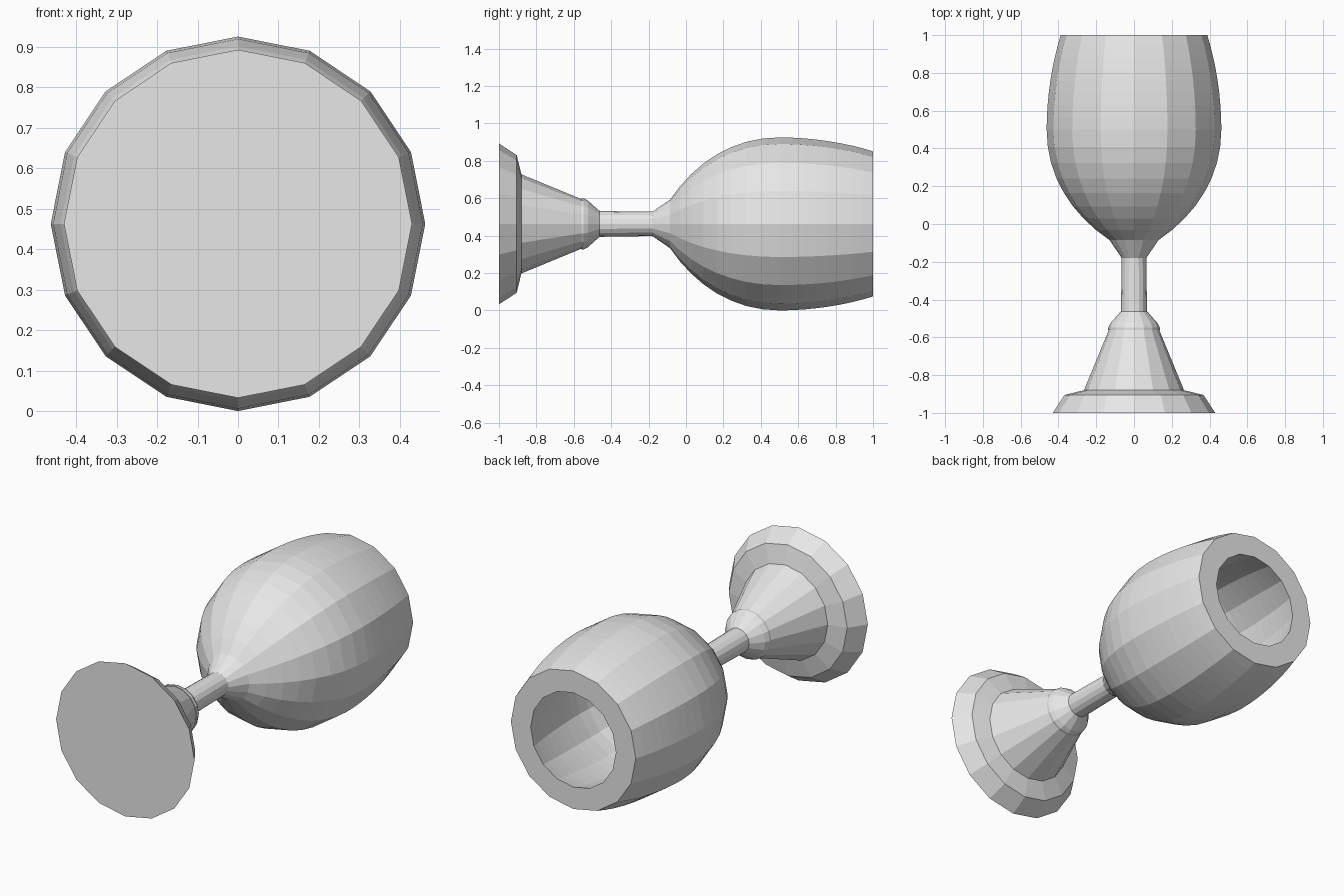
import bpy, bmesh, math
from mathutils import Vector
from mathutils.geometry import interpolate_bezier

SIDES = 16
AXIS_Z = 0.4625

if "Cube" in bpy.data.objects:
    bpy.data.objects.remove(bpy.data.objects["Cube"], do_unlink=True)

# single plain material
grey = bpy.data.materials.new("plain_grey")
grey.use_nodes = True
colour = (0.8, 0.8, 0.8, 1)
grey.diffuse_color = colour
grey.node_tree.nodes["Principled BSDF"].inputs["Base Color"].default_value = colour


def lathe(name, profile):
    """Turn (y, radius) points around the goblet's lying axis."""
    bm = bmesh.new()
    rings = []
    for y, r in profile:
        ring = []
        for k in range(SIDES):
            a = math.tau * k / SIDES
            ring.append(bm.verts.new((r * math.sin(a), y, AXIS_Z + r * math.cos(a))))
        rings.append(ring)
    for near, far in zip(rings, rings[1:]):
        for k in range(SIDES):
            n = (k + 1) % SIDES
            bm.faces.new((near[k], near[n], far[n], far[k]))
    bmesh.ops.remove_doubles(bm, verts=bm.verts, dist=1e-5)
    mesh = bpy.data.meshes.new(name)
    bm.to_mesh(mesh)
    bm.free()
    mesh.materials.append(grey)
    obj = bpy.data.objects.new(name, mesh)
    bpy.context.collection.objects.link(obj)
    return obj


def curve(*points, steps=9):
    """Sample one Bezier arc of (y, radius) points."""
    samples = interpolate_bezier(*[Vector((y, r, 0)) for y, r in points], steps)
    return [(p.x, p.y) for p in samples]


# foot: flat disc, sloped rim and tall cone
lathe("foot", [(-1, 0), (-1, 0.43), (-0.905, 0.368), (-0.88, 0.265), (-0.56, 0.133)])

# collar where the foot meets the stem
lathe("collar", [(-0.56, 0.125), (-0.56, 0.137), (-0.548, 0.137),
                 (-0.525, 0.125), (-0.462, 0.069)])

# slim stem
lathe("stem", [(-0.462, 0.069), (-0.18, 0.065)])

# bowl: flare, bulging outside, flat thick lip, hollow inside
outside = curve((-0.085, 0.13), (0.05, 0.33), (0.25, 0.4625), (0.5, 0.4625))
shoulder = curve((0.5, 0.4625), (0.67, 0.4625), (0.85, 0.435), (1, 0.388))
inside = curve((1, 0.265), (0.85, 0.31), (0.67, 0.337), (0.5, 0.337))
hollow = curve((0.5, 0.337), (0.3, 0.337), (0.15, 0.24), (0.05, 0.0))
lathe("bowl", [(-0.18, 0.065)] + outside + shoulder[1:] + inside + hollow[1:])
